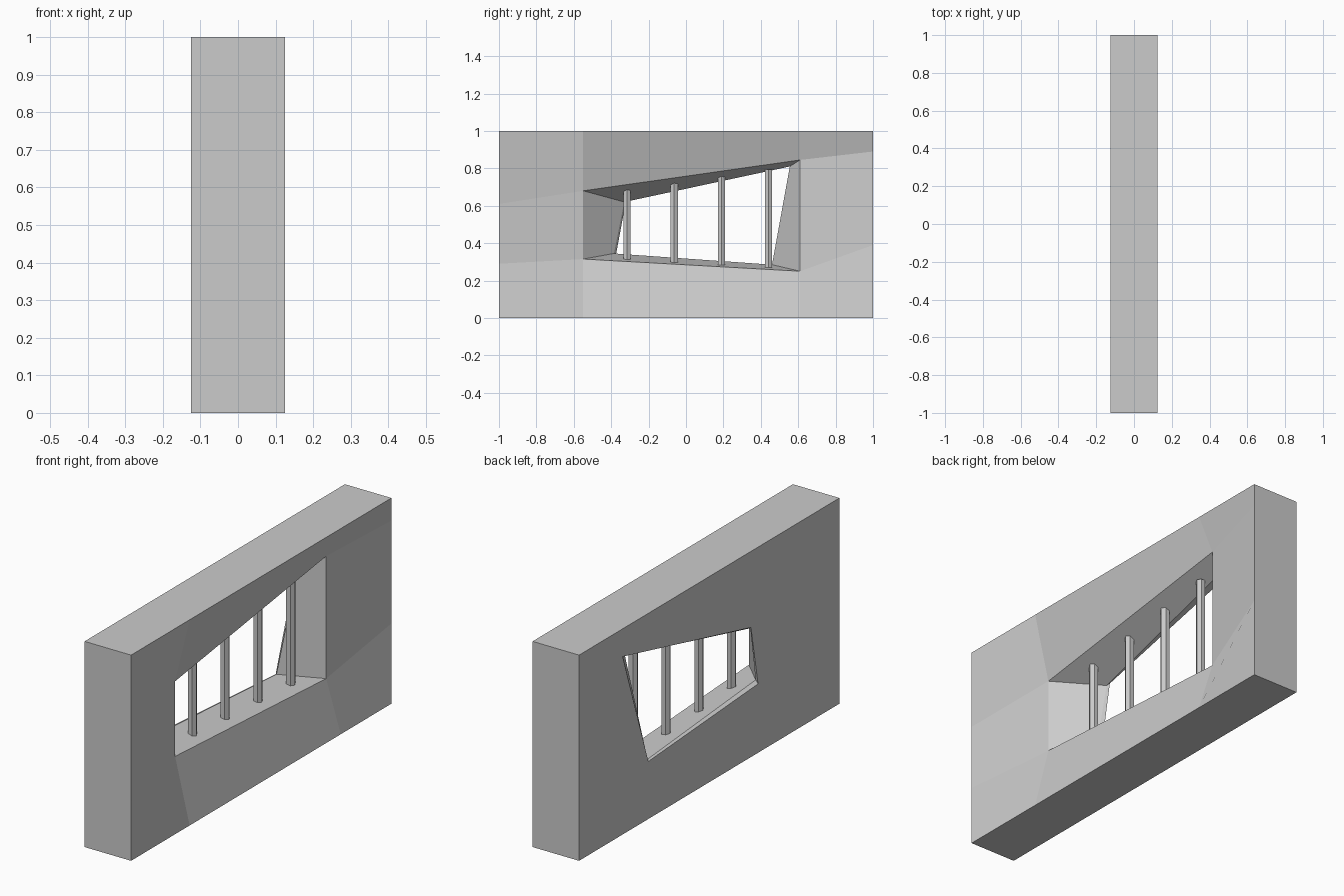
import bpy, bmesh
from math import radians

if "Cube" in bpy.data.objects:
    bpy.data.objects.remove(bpy.data.objects["Cube"])

T = 0.125  # half thickness of the wall


def finish(bm, name):
    bmesh.ops.recalc_face_normals(bm, faces=bm.faces)
    mesh = bpy.data.meshes.new(name)
    bm.to_mesh(mesh)
    bm.free()
    ob = bpy.data.objects.new(name, mesh)
    bpy.context.collection.objects.link(ob)
    return ob


def bridge(bm, a, b):
    n = len(a)
    for i in range(n):
        j = (i + 1) % n
        bm.faces.new((a[i], a[j], b[j], b[i]))


# Wall: dished face as a 4 x 4 grid around the opening
bm = bmesh.new()
ys = (-1, -0.55, 0.61, 1)
lows = (0.29, 0.315, 0.25, 0.39)
highs = (0.61, 0.68, 0.845, 0.89)
rim_x = 0.047
grid = []
for c in range(4):
    column = []
    for r, z in enumerate((0, lows[c], highs[c], 1)):
        inner = c in (1, 2) and r in (1, 2)
        column.append(bm.verts.new((rim_x if inner else T, ys[c], z)))
    grid.append(column)
for c in range(3):
    for r in range(3):
        if (c, r) != (1, 1):
            bm.faces.new((grid[c][r], grid[c + 1][r],
                          grid[c + 1][r + 1], grid[c][r + 1]))

# Rings run bottom left, bottom right, top right, top left
rim = [grid[1][1], grid[2][1], grid[2][2], grid[1][2]]
throat = [bm.verts.new(p) for p in ((-0.105, -0.385, 0.345), (-0.115, 0.46, 0.285),
                                    (-0.06, 0.555, 0.81), (-0.115, -0.33, 0.62))]
back_hole = [bm.verts.new((-T, y, z)) for y, z in ((-0.375, 0.335), (0.468, 0.28),
                                                   (0.665, 0.865), (-0.32, 0.63))]
back = [bm.verts.new((-T, y, z)) for y, z in ((-1, 0), (1, 0), (1, 1), (-1, 1))]
bridge(bm, rim, throat)
bridge(bm, throat, back_hole)
bridge(bm, back_hole, back)

# Outer sides of the wall
bm.faces.new([grid[c][0] for c in range(4)] + [back[1], back[0]])
bm.faces.new(list(grid[3]) + [back[2], back[1]])
bm.faces.new([grid[c][3] for c in (3, 2, 1, 0)] + [back[3], back[2]])
bm.faces.new(list(reversed(grid[0])) + [back[0], back[3]])
finish(bm, "wall")

# Window bars
for i in range(4):
    y = -0.315 + i * 0.252
    z0, z1 = 0.31 - i * 0.0135, 0.685 + i * 0.036
    bpy.ops.mesh.primitive_cylinder_add(
        vertices=6, radius=0.022, depth=z1 - z0,
        location=(-0.025, y, (z0 + z1) / 2), rotation=(0, 0, radians(30)))
    bpy.context.object.name = f"window_bar_{i + 1}"
